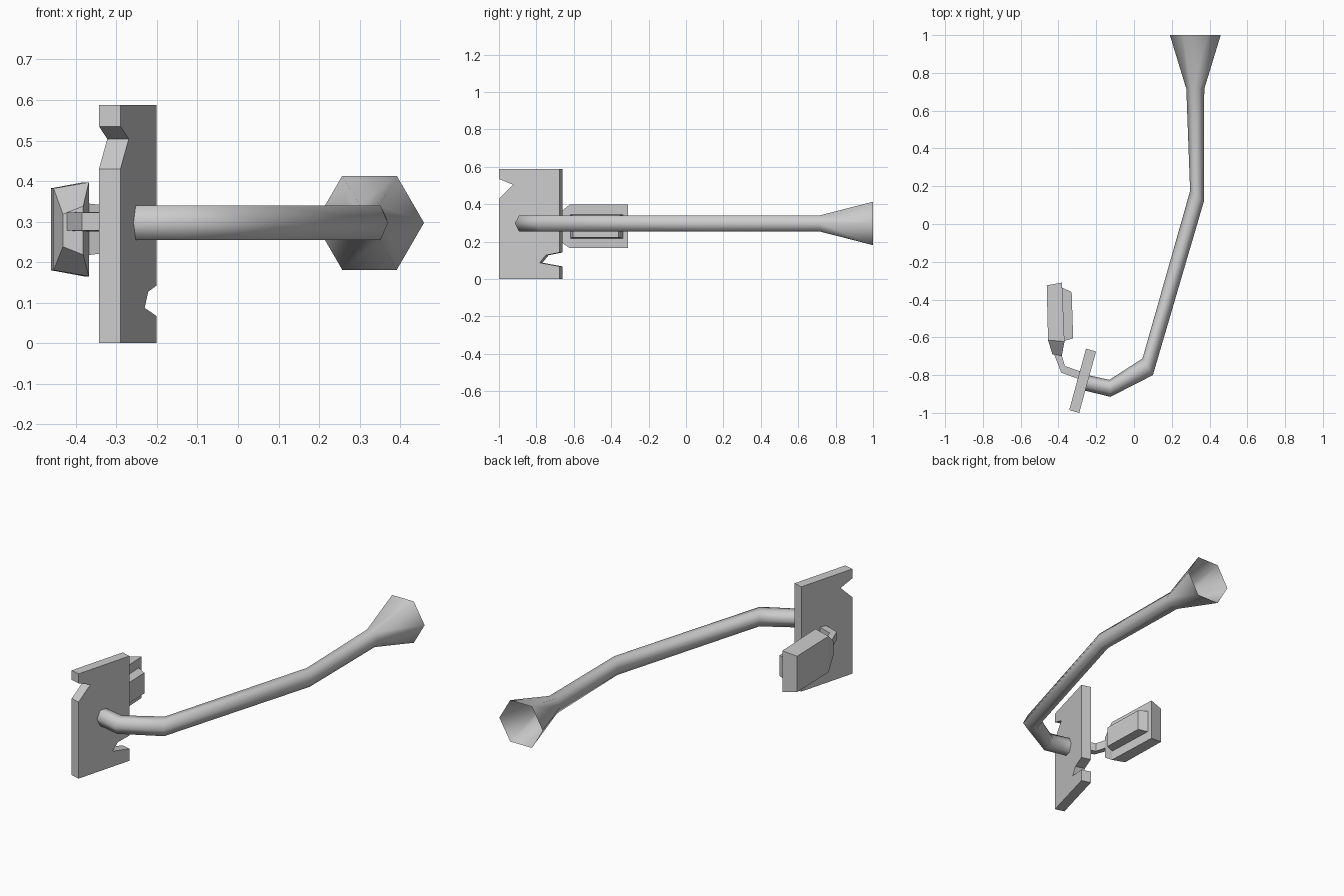
import bpy, bmesh, math

cube = bpy.data.objects.get("Cube")
if cube:
    bpy.data.objects.remove(cube)

grey = bpy.data.materials.new("plain_grey")
grey.use_nodes = True
tone = (0.6, 0.6, 0.6, 1)
grey.diffuse_color = tone
grey.node_tree.nodes["Principled BSDF"].inputs["Base Color"].default_value = tone


def loft(name, rings, caps=True, smooth=False):
    """Skin a row of equal point rings, with optional end caps."""
    bm = bmesh.new()
    loops = [[bm.verts.new(p) for p in ring] for ring in rings]
    n = len(loops[0])
    for a, b in zip(loops, loops[1:]):
        for i in range(n):
            j = (i + 1) % n
            bm.faces.new((a[i], a[j], b[j], b[i]))
    if caps:
        bm.faces.new(loops[0][::-1])
        bm.faces.new(loops[-1])
    bmesh.ops.recalc_face_normals(bm, faces=bm.faces)
    for f in bm.faces:
        f.smooth = smooth
    mesh = bpy.data.meshes.new(name)
    bm.to_mesh(mesh)
    bm.free()
    mesh.materials.append(grey)
    obj = bpy.data.objects.new(name, mesh)
    bpy.context.collection.objects.link(obj)
    return obj


def hexagon(left, right, half_height, z=0.297):
    """Upright six-sided ring whose side corners are two plan points."""
    ring = []
    for k in range(6):
        a = k * math.pi / 3
        t = (1 - math.cos(a)) / 2
        ring.append((left[0] + (right[0] - left[0]) * t,
                     left[1] + (right[1] - left[1]) * t,
                     z + half_height * math.sin(a) / math.sin(math.pi / 3)))
    return ring


def quad(left, right, half_left, half_right, z):
    """Upright four-sided ring with its own height at each side."""
    return [(*left, z - half_left), (*right, z - half_right),
            (*right, z + half_right), (*left, z + half_left)]


# Notched plate, its outline drawn along the plate (fraction of length, height)
outline = [(0, 0), (1, 0), (1, 0.067), (0.67, 0.087), (0.77, 0.127), (1, 0.142),
           (1, 0.588), (0, 0.588), (0, 0.535), (0.23, 0.504), (0, 0.43)]
loft("notched_plate", [[(x + 0.089 * u, y + 0.325 * u, z) for u, z in outline]
                       for x, y in ((-0.29, -1.0), (-0.343, -0.985))])

# Bent pipe ending in an open flared bell
pipe = [((-0.245, -0.8), (-0.268, -0.88)), ((-0.13, -0.825), (-0.125, -0.915)),
        ((0.045, -0.712), (0.1, -0.8)), ((0.297, 0.175), (0.37, 0.12)),
        ((0.277, 0.715), (0.372, 0.715))]
rings = [hexagon(a, b, 0.043) for a, b in pipe]
rings.append(hexagon((0.19, 1.0), (0.459, 1.0), 0.116))
loft("pipe_and_bell", rings, caps=False, smooth=True)

# Small bent rod joining plate and block
rod = [((-0.28, -0.825), (-0.27, -0.785)), ((-0.385, -0.787), (-0.366, -0.752)),
       ((-0.425, -0.685), (-0.385, -0.685))]
loft("link_rod", [quad(a, b, 0.022, 0.024, 0.3) for a, b in rod])

# Block with tapered front end
loft("block", [quad((-0.462, -0.325), (-0.381, -0.31), 0.101, 0.116, 0.281),
               quad((-0.455, -0.615), (-0.368, -0.622), 0.101, 0.116, 0.281),
               quad((-0.432, -0.69), (-0.382, -0.697), 0.04, 0.06, 0.278)])

# Raised panel on the block's side
loft("raised_panel", [quad((-0.385, -0.335), (-0.372, -0.62), 0.064, 0.064, 0.281),
                      quad((-0.33, -0.36), (-0.322, -0.605), 0.058, 0.058, 0.281)])
